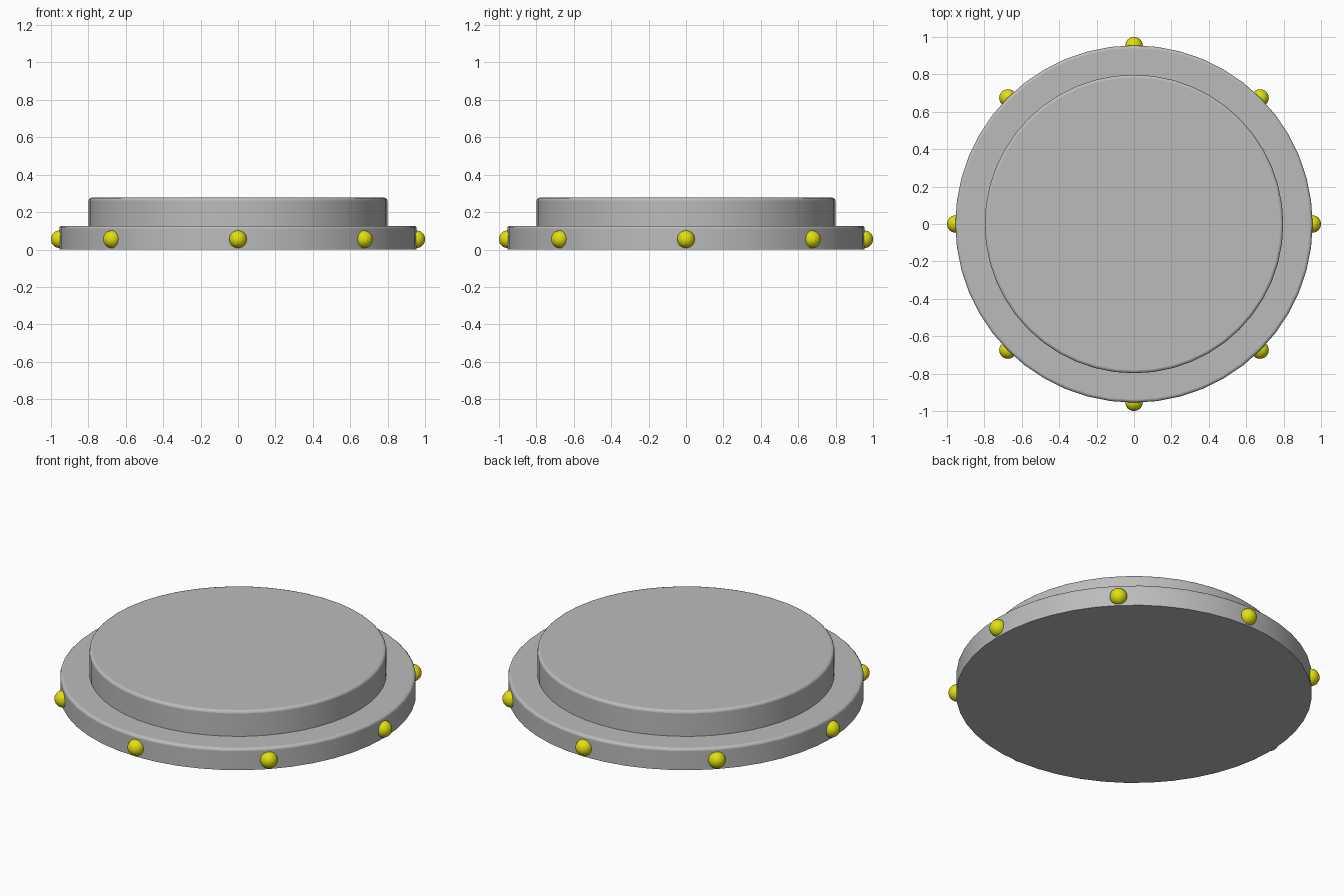
import bpy
import math

cube = bpy.data.objects.get("Cube")
if cube:
    bpy.data.objects.remove(cube, do_unlink=True)


def make_material(name, color):
    mat = bpy.data.materials.new(name)
    mat.use_nodes = True
    mat.diffuse_color = color
    mat.node_tree.nodes["Principled BSDF"].inputs["Base Color"].default_value = color
    return mat


grey = make_material("grey metal", (0.5, 0.5, 0.5, 1))
yellow = make_material("yellow lamp", (0.75, 0.75, 0.005, 1))


def make_disc(name, radius, bottom, top, bevel):
    """Flat cylinder whose upper rim alone is rounded."""
    bpy.ops.mesh.primitive_cylinder_add(
        vertices=48, radius=radius, depth=top - bottom,
        location=(0, 0, (top + bottom) / 2))
    disc = bpy.context.object
    disc.name = name
    disc.data.materials.append(grey)
    weights = disc.data.attributes.new("bevel_weight_edge", 'FLOAT', 'EDGE')
    for edge in disc.data.edges:
        if all(disc.data.vertices[v].co.z > 0 for v in edge.vertices):
            weights.data[edge.index].value = 1
    bpy.ops.object.shade_smooth_by_angle(angle=math.radians(35))
    mod = disc.modifiers.new("rounded rim", 'BEVEL')
    mod.limit_method = 'WEIGHT'
    mod.width = bevel
    mod.segments = 3


# Stepped body
base_radius = 0.955
make_disc("base_disc", base_radius, 0, 0.127, 0.015)
make_disc("upper_disc", 0.798, 0.12, 0.277, 0.015)

# Lamps evenly spaced around the base rim
lamp_radius = 0.047
for i in range(8):
    angle = i * math.tau / 8
    bpy.ops.mesh.primitive_uv_sphere_add(
        segments=24, ring_count=16, radius=lamp_radius,
        location=(0.953 * math.cos(angle), 0.953 * math.sin(angle), 0.055))
    lamp = bpy.context.object
    lamp.name = f"rim_lamp_{i + 1}"
    lamp.data.materials.append(yellow)
    bpy.ops.object.shade_smooth()
